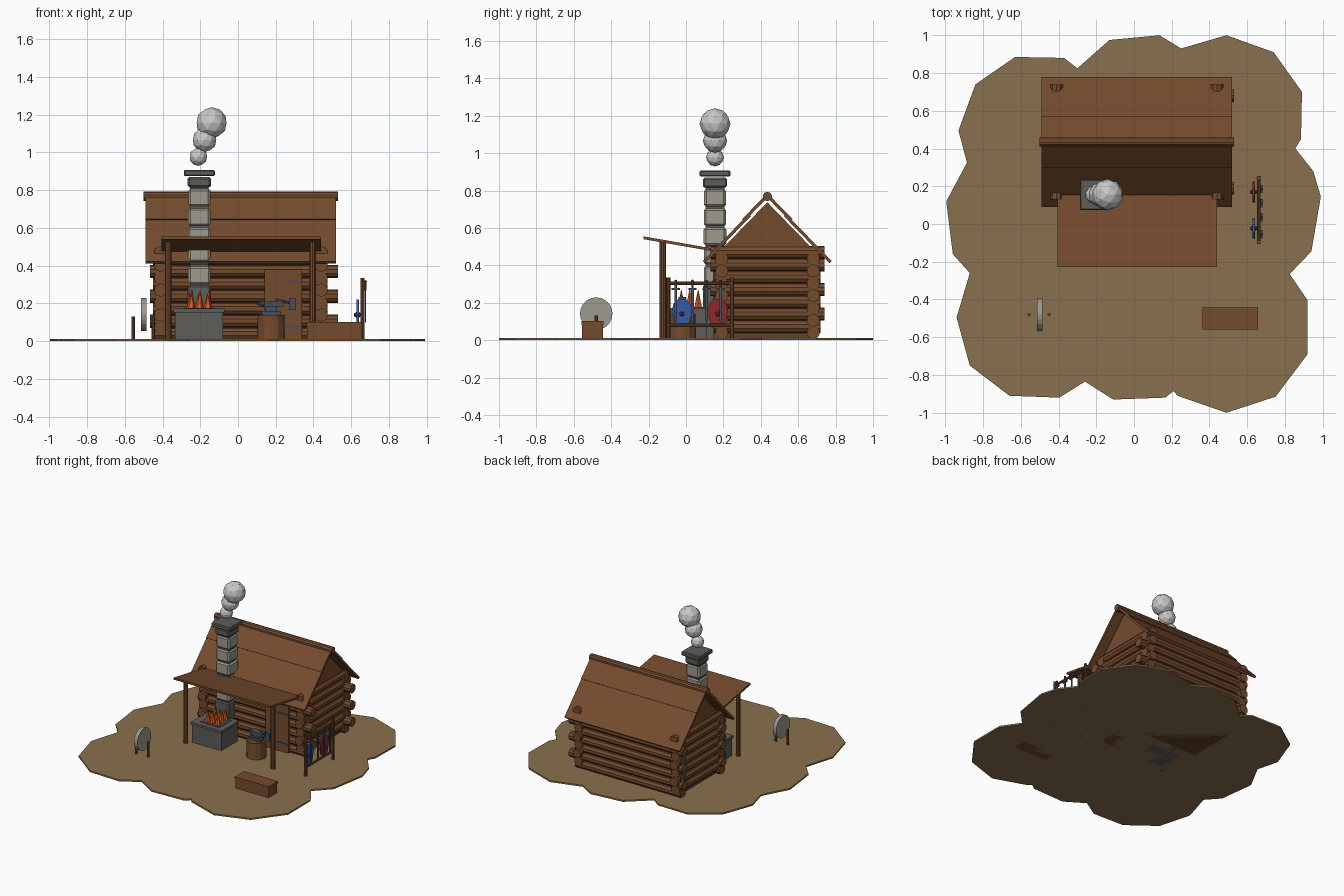
import bpy, bmesh, math, random
from mathutils import Vector, Matrix

random.seed(4)
old = bpy.data.objects.get("Cube")
if old:
    bpy.data.objects.remove(old, do_unlink=True)


def material(name, r, g, b):
    m = bpy.data.materials.new(name)
    m.use_nodes = True
    m.diffuse_color = (r, g, b, 1)
    m.node_tree.nodes["Principled BSDF"].inputs["Base Color"].default_value = (r, g, b, 1)
    return m


EARTH = material("earth", .25, .16, .075)
WOOD = material("wood", .175, .07, .027)
DARK_WOOD = material("dark_wood", .12, .05, .02)
STONE = material("pale_stone", .34, .325, .27)
DARK_STONE = material("dark_stone", .11, .11, .10)
IRON = material("iron", .06, .08, .11)
SMOKE = material("smoke_grey", .58, .58, .58)
FLAME = material("flame_orange", .75, .10, .01)
BLUE = material("shield_blue", .04, .10, .38)
RED = material("shield_red", .28, .02, .024)


def finish(bm, name, mat):
    bmesh.ops.recalc_face_normals(bm, faces=bm.faces)
    mesh = bpy.data.meshes.new(name)
    bm.to_mesh(mesh)
    bm.free()
    mesh.materials.append(mat)
    ob = bpy.data.objects.new(name, mesh)
    bpy.context.collection.objects.link(ob)
    return ob


def box(name, mat, lo, hi, bevel=0.0):
    lo, hi = Vector(lo), Vector(hi)
    bm = bmesh.new()
    bmesh.ops.create_cube(bm, size=1, matrix=Matrix.Translation((lo + hi) / 2)
                          @ Matrix.Diagonal((hi - lo).to_4d()))
    ob = finish(bm, name, mat)
    if bevel:
        mod = ob.modifiers.new("chamfer", 'BEVEL')
        mod.width, mod.segments = bevel, 1
    return ob


def rod(name, mat, a, b, r, r_end=None, sides=10):
    a, b = Vector(a), Vector(b)
    axis = b - a
    bm = bmesh.new()
    bmesh.ops.create_cone(bm, cap_ends=True, segments=sides, radius1=r,
                          radius2=r if r_end is None else r_end, depth=axis.length,
                          matrix=Matrix.Translation((a + b) / 2)
                          @ axis.to_track_quat('Z', 'Y').to_matrix().to_4x4())
    return finish(bm, name, mat)


def prism(name, mat, points, offset):
    """Extrude a flat outline along the offset vector."""
    bm = bmesh.new()
    face = bm.faces.new([bm.verts.new(p) for p in points])
    moved = bmesh.ops.extrude_face_region(bm, geom=[face])["geom"]
    bmesh.ops.translate(bm, vec=offset,
                        verts=[v for v in moved if isinstance(v, bmesh.types.BMVert)])
    return finish(bm, name, mat)


def ball(name, mat, at, r, detail=2):
    bm = bmesh.new()
    bmesh.ops.create_icosphere(bm, subdivisions=detail, radius=r,
                               matrix=Matrix.Translation(at))
    return finish(bm, name, mat)


# Scalloped patch of ground
outline = [(-.63, .885), (-.37, .88), (-.3, .825), (-.13, .975), (.135, 1), (.25, .93),
           (.49, 1), (.74, .91), (.89, .7), (.885, .45), (.855, .4), (.95, .28),
           (.99, .145), (.94, -.145), (.825, -.265), (.92, -.405), (.92, -.69),
           (.75, -.915), (.49, -1), (.23, -.91), (.21, -.885), (.165, -.92),
           (-.11, -.93), (-.26, -.835), (-.395, -.92), (-.66, -.91), (-.87, -.75),
           (-.94, -.495), (-.87, -.26), (-.96, -.16), (-.995, .12), (-.885, .325),
           (-.93, .495), (-.84, .74)]
prism("ground", EARTH, [(x, y, 0) for x, y in outline], (0, 0, .012))

# Log cabin walls with alternating long ends
LEFT, RIGHT, FRONT, BACK, RIDGE = -.41, .44, .19, .68, .435
R = .035
for i in range(7):
    z = .04 + .066 * i
    ends = (-.465, .53) if i % 2 else (-.45, .475)
    for side, y in (("front", FRONT), ("back", BACK)):
        rod(f"{side}_log_{i}", WOOD, (ends[0], y, z), (ends[1], y, z), R)
    reach = .305 if i % 2 or i == 6 else .285
    for side, x in (("right", LEFT), ("left", RIGHT)):
        rod(f"{side}_log_{i}", WOOD, (x, RIDGE - reach, z + .033),
            (x, RIDGE + reach, z + .033), R)
box("cabin_core", DARK_WOOD, (LEFT, FRONT, 0), (RIGHT, BACK, .49))

# Gables
for side, x in (("right", LEFT), ("left", RIGHT)):
    prism(side + "_gable", WOOD, [(x - .015, RIDGE - .24, .49), (x - .015, RIDGE + .24, .49),
                                  (x - .015, RIDGE, .737)], (.03, 0, 0))

# Roof: two overlapping boards on each slope, and a ridge pole
for side, s in (("front", -1), ("back", 1)):
    for part, start, end, lift in (("lower", .10, .345, 0), ("upper", 0, .135, .008)):
        top = [(start, .778 - start * 1.03 + lift), (end, .778 - end * 1.03 + lift)]
        section = top + [(d - .012, z - .012) for d, z in reversed(top)]
        prism(f"{side}_{part}_roof", WOOD,
              [(-.49, RIDGE + s * d, z) for d, z in section], (1.01, 0, 0))
rod("ridge_pole", WOOD, (-.5, RIDGE, .768), (.53, RIDGE, .768), .025)

# Door with iron straps
box("door", WOOD, (.14, .145, .012), (.34, .17, .38))
for z in (.075, .31):
    box("door_strap", IRON, (.24, .139, z - .008), (.34, .146, z + .008))

# Awning on two posts
prism("awning", WOOD, [(-.405, -.228, .555), (-.405, .16, .487), (-.405, .16, .472),
                       (-.405, -.228, .54)], (.845, 0, 0))
for x in (-.37, .395):
    rod("awning_post", WOOD, (x, -.125, 0), (x, -.125, .535), .018)

# Chimney of stacked stones
CX, CY = -.205, .155
box("chimney_base", DARK_STONE, (CX - .062, CY - .065, 0), (CX + .062, CY + .065, .295), .008)
for i in range(5):
    w, z = .062 + random.uniform(-.004, .004), .3 + i * .103
    box(f"chimney_stone_{i}", STONE, (CX - w, CY - w, z), (CX + w, CY + w, z + .097), .012)
box("chimney_core", DARK_STONE, (CX - .05, CY - .05, .28), (CX + .05, CY + .05, .85))
box("chimney_neck", DARK_STONE, (CX - .062, CY - .065, .815), (CX + .062, CY + .065, .87), .01)
box("chimney_cap", DARK_STONE, (CX - .082, CY - .082, .875), (CX + .082, CY + .082, .908), .006)

# Smoke puffs
for x, z, r in ((-.21, .977, .048), (-.177, 1.067, .065), (-.14, 1.157, .083)):
    ball("smoke_puff", SMOKE, (x, CY, z), r)

# Forge with fire
box("forge", DARK_STONE, (-.335, -.095, 0), (-.08, .11, .155))
box("forge_rim", DARK_STONE, (-.343, -.103, .153), (-.072, .118, .172))
box("forge_coals", IRON, (-.29, -.06, .17), (-.12, .09, .176))
for i in range(9):
    x, y = -.25 + .045 * (i % 3), -.025 + .045 * (i // 3)
    h = random.uniform(.07, .11)
    rod("flame", FLAME, (x, y, .172), (x + random.uniform(-.01, .01), y, .172 + h),
        .024, 0, 6)

# Anvil on a stump with a hammer
rod("stump", WOOD, (.175, -.02, 0), (.175, -.02, .14), .074, .07, 12)
box("anvil_foot", IRON, (.125, -.045, .14), (.225, .005, .16))
box("anvil_waist", IRON, (.145, -.037, .155), (.205, -.003, .185))
box("anvil_top", IRON, (.14, -.05, .18), (.24, .01, .212))
rod("anvil_horn", IRON, (.14, -.02, .197), (.1, -.02, .2), .018, .006, 8)
rod("hammer_handle", WOOD, (.2, -.02, .22), (.29, -.02, .2), .007, None, 6)
box("hammer_head", IRON, (.27, -.04, .165), (.305, 0, .23))

# Chest
box("chest", WOOD, (.365, -.555, 0), (.655, -.445, .082))
box("chest_lid", WOOD, (.362, -.558, .082), (.658, -.442, .102))

# Grindstone between two stakes
rod("grindstone", STONE, (-.515, -.48, .142), (-.485, -.48, .142), .087, None, 20)
for x in (-.555, -.45):
    rod("grindstone_stake", WOOD, (x, -.48, 0), (x, -.48, .132), .009, None, 8)

# Weapon rack
RX = .66
for y in (-.095, .245):
    rod("rack_post", WOOD, (RX, y, 0), (RX, y, .335), .011, None, 8)
for z in (.08, .305):
    rod("rack_rail", WOOD, (RX, -.105, z), (RX, .255, z), .009, None, 8)

# Shields hung on the cabin side of the rack
half = [(0, .07), (.035, .08), (.055, .15), (.045, .195), (.02, .22)]
shape = half + [(-y, z) for y, z in reversed(half[1:])]
for name, mat, y in (("blue", BLUE, -.022), ("red", RED, .17)):
    prism(name + "_shield", mat, [(.628, y + d, z) for d, z in shape], (.012, 0, 0))
    for x in (.626, .642):
        ball(name + "_shield_boss", IRON, (x, y, .14), .014, 1)

# Swords hung on the outer side
for y in (-.055, .035, .11, .185):
    box("sword_blade", IRON, (.672, y - .007, .1), (.678, y + .007, .27))
    box("sword_guard", IRON, (.669, y - .022, .268), (.681, y + .022, .278))
    rod("sword_grip", WOOD, (.675, y, .278), (.675, y, .312), .006, None, 6)
    ball("sword_pommel", IRON, (.675, y, .315), .009, 1)
